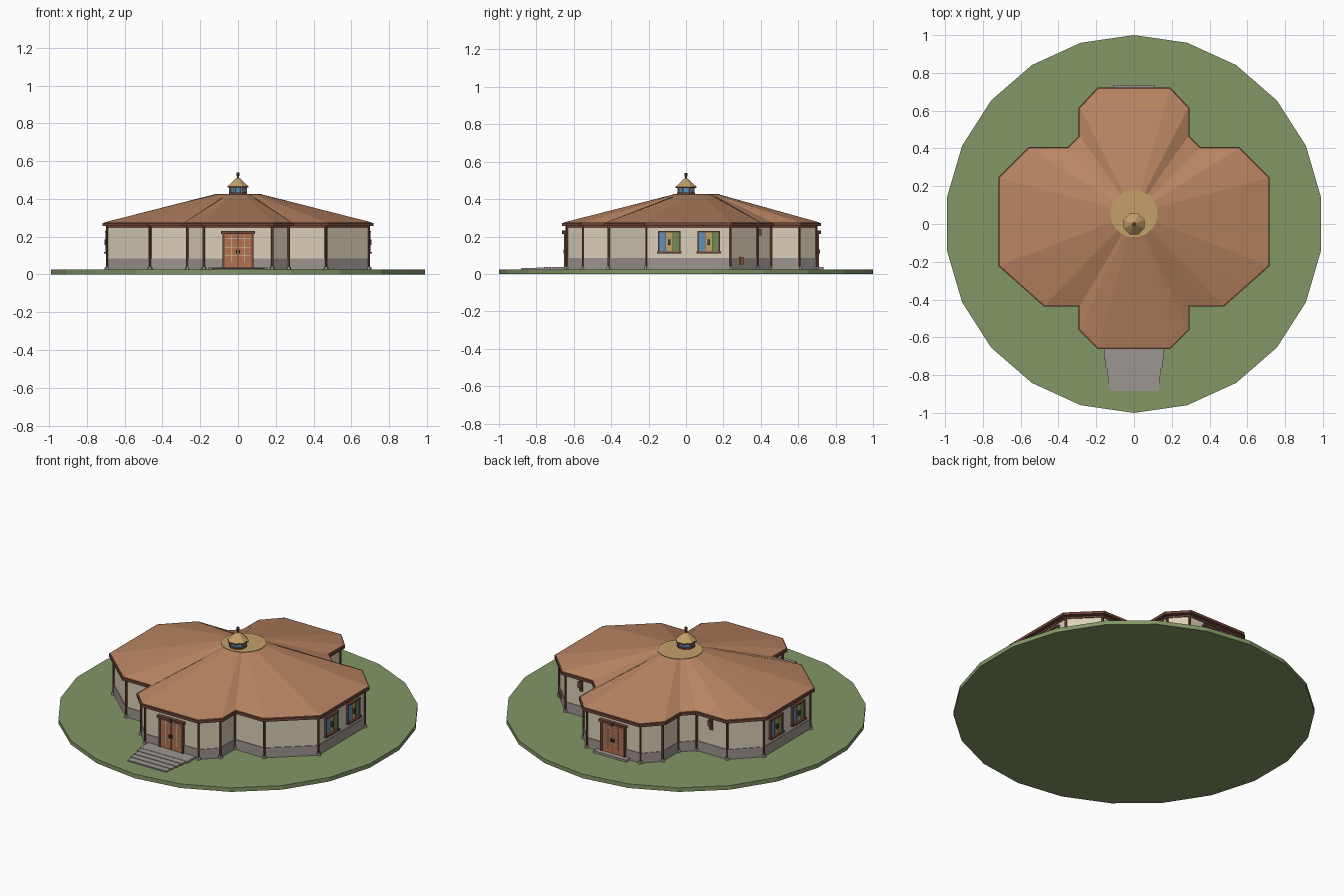
import bpy, bmesh, math
from mathutils import Matrix, Vector

cube = bpy.data.objects.get("Cube")
if cube:
    bpy.data.objects.remove(cube)


def material(name, *rgb):
    lin = [((c / 255 + 0.055) / 1.055) ** 2.4 for c in rgb] + [1]
    m = bpy.data.materials.new(name)
    m.use_nodes = True
    m.diffuse_color = lin
    m.node_tree.nodes["Principled BSDF"].inputs["Base Color"].default_value = lin
    return m


GRASS = material("grass green", 130, 150, 101)
ROOF = material("clay roof", 186, 133, 99)
WALL = material("cream plaster", 218, 208, 184)
STONE = material("grey stone", 158, 150, 145)
TRIM = material("dark red wood", 112, 70, 58)
DOOR = material("door wood", 178, 114, 80)
TAN = material("tan wood", 196, 160, 106)
BLUE = material("blue glass", 92, 146, 190)
GREEN = material("green glass", 112, 142, 84)
IRON = material("dark iron", 70, 72, 74)


def finish(bm, name, mat):
    bmesh.ops.recalc_face_normals(bm, faces=bm.faces)
    me = bpy.data.meshes.new(name)
    bm.to_mesh(me)
    bm.free()
    me.materials.append(mat)
    ob = bpy.data.objects.new(name, me)
    bpy.context.collection.objects.link(ob)
    return ob


def loft(name, rings, mat):
    """Closed solid through rings of 3D points with equal counts."""
    bm = bmesh.new()
    loops = [[bm.verts.new(p) for p in r] for r in rings]
    for a, b in zip(loops, loops[1:]):
        for i in range(len(a)):
            j = (i + 1) % len(a)
            bm.faces.new((a[i], a[j], b[j], b[i]))
    bm.faces.new(loops[0][::-1])
    bm.faces.new(loops[-1])
    return finish(bm, name, mat)


def level(poly, z):
    return [(x, y, z) for x, y in poly]


def prism(name, poly, z0, z1, mat):
    return loft(name, [level(poly, z0), level(poly, z1)], mat)


def cone(name, x, y, z0, z1, r0, r1, sides, mat):
    bm = bmesh.new()
    turn = Matrix.Rotation(math.pi / sides, 4, "Z")
    bmesh.ops.create_cone(bm, cap_ends=True, segments=sides, radius1=r0, radius2=r1,
                          depth=z1 - z0,
                          matrix=Matrix.Translation((x, y, (z0 + z1) / 2)) @ turn)
    return finish(bm, name, mat)


def offset(poly, d):
    """Mitred outward offset of a counter-clockwise outline."""
    out = []
    for i, p in enumerate(poly):
        p, a, b = Vector(p), Vector(poly[i - 1]), Vector(poly[(i + 1) % len(poly)])
        e, f = (p - a).normalized(), (b - p).normalized()
        n, m = Vector((e.y, -e.x)), Vector((f.y, -f.x))
        out.append(tuple(p + (n + m) * d / (1 + n.dot(m))))
    return out


def wall_box(name, frame, u, out, z, size, mat):
    """Box on a wall: u along it, out away from it, z at its centre."""
    x, y, angle = frame
    bm = bmesh.new()
    bmesh.ops.create_cube(bm, size=1, matrix=Matrix.Translation((x, y, 0))
                          @ Matrix.Rotation(math.radians(angle), 4, "Z")
                          @ Matrix.Translation((u, -out, z)) @ Matrix.Diagonal((*size, 1)))
    return finish(bm, name, mat)


# Round lawn, with a corner pointing to the back
prism("lawn", [(math.sin(-i * math.tau / 22), math.cos(i * math.tau / 22))
               for i in range(22)], 0, 0.025, GRASS)

# Cross-shaped walls with cut corners
half = [(0.18, -0.635), (0.265, -0.55), (0.265, -0.41), (0.465, -0.41), (0.69, -0.21),
        (0.69, 0.235), (0.545, 0.38), (0.34, 0.38), (0.265, 0.455), (0.265, 0.605),
        (0.18, 0.695)]
plan = half + [(-x, y) for x, y in reversed(half)]
prism("walls", plan, 0.02, 0.258, WALL)
prism("stone_plinth", offset(plan, 0.004), 0.02, 0.085, STONE)
prism("top_beam", offset(plan, 0.005), 0.246, 0.258, TRIM)
for x, y in offset(plan, 0.003):
    cone("corner_post", x, y, 0.03, 0.258, 0.007, 0.007, 6, TRIM)
    cone("post_foot", x, y, 0.02, 0.04, 0.015, 0.012, 6, STONE)

# Roof fanning from the eaves to a round crown
CY, CR = 0.055, 0.125
eaves = offset(plan, 0.028)
prism("eaves_trim", eaves, 0.256, 0.272, TRIM)
lower = []
rim = offset(eaves, -0.008)
for i, (x, y) in enumerate(rim):
    nx, ny = rim[(i + 1) % len(rim)]
    lower += [(x, y), ((x + nx) / 2, (y + ny) / 2)]
upper = []
for x, y in lower:
    d = math.hypot(x, y - CY)
    upper.append((x / d * CR, CY + (y - CY) / d * CR))
loft("roof", [level(lower, 0.265), level(lower, 0.275), level(upper, 0.424)], ROOF)
cone("roof_crown", 0, CY, 0.415, 0.427, CR, CR, 40, TAN)

# Roof lantern
cone("lantern_base", 0, 0, 0.425, 0.435, 0.052, 0.052, 8, TRIM)
cone("lantern_glass", 0, 0, 0.43, 0.462, 0.042, 0.042, 8, BLUE)
for i in range(8):
    a = (i + 0.5) * math.tau / 8
    cone("lantern_post", 0.045 * math.cos(a), 0.045 * math.sin(a), 0.43, 0.462,
         0.006, 0.006, 6, STONE)
cone("lantern_eaves", 0, 0, 0.459, 0.466, 0.06, 0.06, 8, TRIM)
cone("lantern_roof", 0, 0, 0.466, 0.51, 0.06, 0.01, 8, TAN)
cone("finial", 0, 0, 0.505, 0.525, 0.005, 0.005, 8, TRIM)
cone("finial_knob", 0, 0, 0.52, 0.54, 0.009, 0.009, 8, TRIM)


# Side windows with three coloured panes
def window(frame, u):
    for k, mat in enumerate((BLUE, TAN, GREEN)):
        wall_box("window_pane", frame, u + (k - 1) * 0.036, 0.004, 0.172,
                 (0.036, 0.008, 0.1), mat)
    for s in (-1, 1):
        wall_box("window_side", frame, u + s * 0.056, 0.005, 0.172, (0.008, 0.014, 0.11), TRIM)
        wall_box("window_bar", frame, u + s * 0.018, 0.005, 0.172, (0.003, 0.01, 0.1), TRIM)
    wall_box("window_head", frame, u, 0.006, 0.225, (0.122, 0.016, 0.008), TRIM)
    wall_box("window_sill", frame, u, 0.008, 0.115, (0.13, 0.022, 0.01), TRIM)
    wall_box("window_catch", frame, u, 0.01, 0.17, (0.014, 0.014, 0.03), IRON)


for side in (-1, 1):
    for y in (-0.09, 0.122):
        window((side * 0.69, 0, side * 90), side * y)


# Double doors at the front and back
def double_door(frame):
    for s in (-1, 1):
        wall_box("door_leaf", frame, s * 0.036, 0.005, 0.127, (0.069, 0.012, 0.18), DOOR)
        wall_box("door_jamb", frame, s * 0.077, 0.007, 0.127, (0.012, 0.018, 0.19), TRIM)
        wall_box("door_muntin", frame, s * 0.036, 0.011, 0.137, (0.003, 0.004, 0.14), WALL)
        wall_box("door_handle", frame, s * 0.008, 0.015, 0.12, (0.005, 0.012, 0.02), IRON)
    wall_box("door_gap", frame, 0, 0.006, 0.127, (0.004, 0.014, 0.18), TRIM)
    for z in (0.1, 0.145, 0.19):
        wall_box("door_rail", frame, 0, 0.011, z, (0.138, 0.004, 0.003), WALL)
    wall_box("door_lintel", frame, 0, 0.01, 0.222, (0.18, 0.024, 0.014), TRIM)
    wall_box("door_lamp", frame, 0, 0.018, 0.222, (0.018, 0.02, 0.018), IRON)


FRONT, BACK = (0, -0.635, 0), (0, 0.695, 180)
double_door(FRONT)
double_door(BACK)

# Front landing and narrowing steps, back doorstep
wall_box("front_landing", FRONT, 0, 0.04, 0.03, (0.32, 0.09, 0.016), STONE)
edges = (0.085, 0.125, 0.165, 0.205, 0.245)
for i in range(4):
    wall_box("front_step", FRONT, 0, (edges[i] + edges[i + 1]) / 2, 0.03 - i * 0.001,
             (0.30 - i * 0.012, 0.038, 0.014 - i * 0.002), STONE)
    wall_box("step_riser", FRONT, 0, edges[i + 1], 0.025, (0.29 - i * 0.012, 0.006, 0.006), STONE)
wall_box("back_step", BACK, 0, 0.02, 0.03, (0.22, 0.04, 0.016), STONE)

# Hanging wall lamps on the back of both wings, and a small hatch
for side in (-1, 1):
    lamp_wall = (side * 0.44, 0.38, 180)
    wall_box("wall_lamp_plate", lamp_wall, 0, 0.005, 0.215, (0.02, 0.012, 0.07), TRIM)
    wall_box("wall_lamp", lamp_wall, 0, 0.014, 0.222, (0.024, 0.018, 0.035), TRIM)
wall_box("wall_hatch", (0.635, 0.29, 135), 0, 0.006, 0.07, (0.022, 0.012, 0.04), DOOR)
